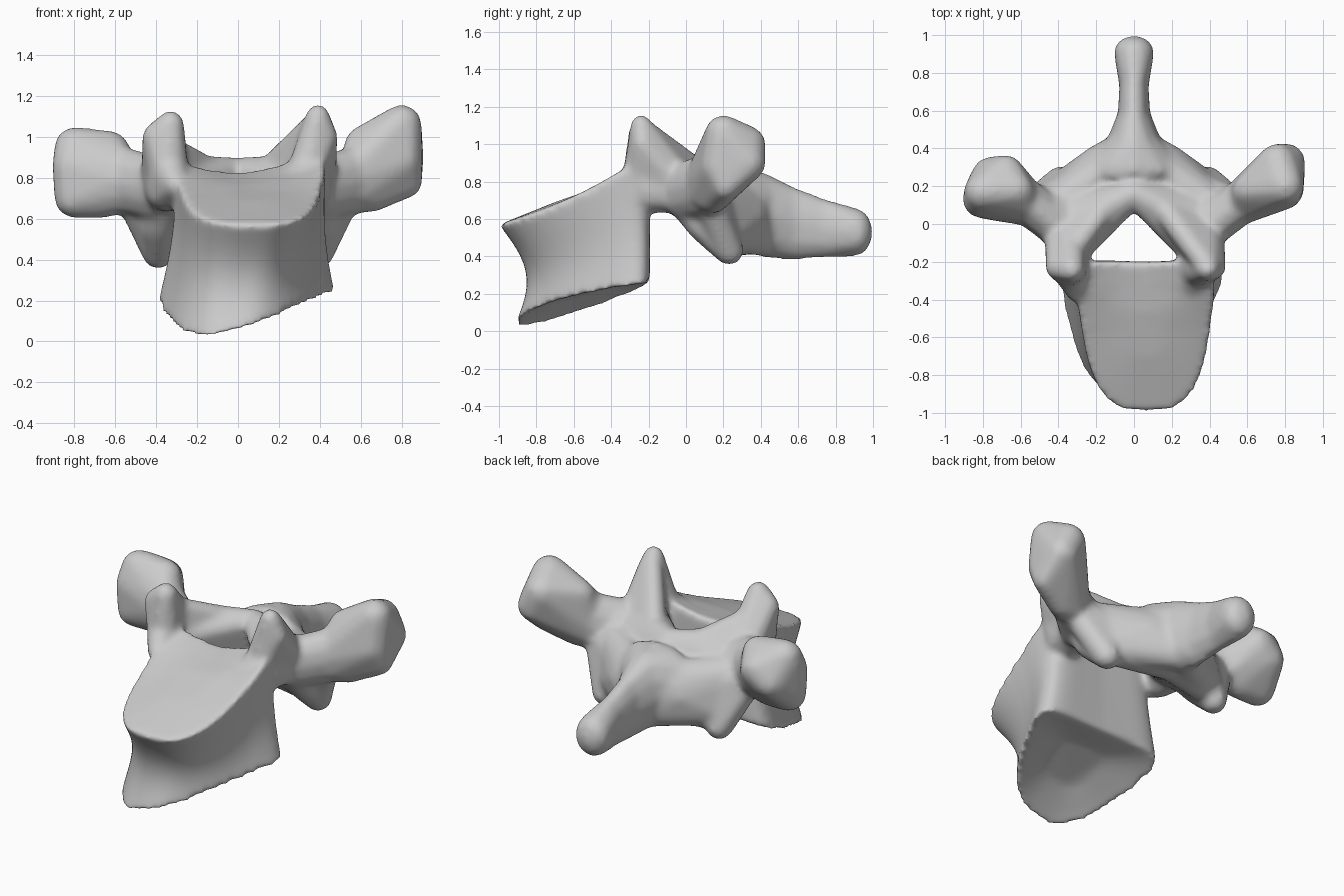
import bpy, bmesh, math
from mathutils import Vector

cube = bpy.data.objects.get("Cube")
if cube:
    bpy.data.objects.remove(cube, do_unlink=True)

grey = (.6, .6, .6, 1)
bone = bpy.data.materials.new("bone grey")
bone.use_nodes = True
bone.diffuse_color = grey
bone.node_tree.nodes["Principled BSDF"].inputs["Base Color"].default_value = grey

bm = bmesh.new()


def hull(*blobs):
    """Convex skin around blobs: a centre, then one radius, three radii or none for the usual size."""
    part = bmesh.new()
    for blob in blobs:
        centre, radii = Vector(blob[:3]), blob[3:] or (.1,)
        if len(radii) == 1:
            radii = radii * 3
        made = bmesh.ops.create_icosphere(part, subdivisions=2, radius=1)
        for vert in made["verts"]:
            vert.co = centre + Vector(c * r for c, r in zip(vert.co, radii))
    result = bmesh.ops.convex_hull(part, input=part.verts)
    inside = {item for item in result["geom_interior"] if isinstance(item, bmesh.types.BMVert)}
    bmesh.ops.delete(part, geom=list(inside), context="VERTS")
    copy = {vert: bm.verts.new(vert.co) for vert in part.verts}
    for face in part.faces:
        bm.faces.new([copy[vert] for vert in face.verts])
    part.free()


def chain(*blobs):
    for first, second in zip(blobs, blobs[1:]):
        hull(first, second)


def side(sign, *blobs):
    return [(sign * blob[0],) + blob[1:] for blob in blobs]


def both(build, *blobs):
    for sign in (1, -1):
        build(*side(sign, *blobs))


def mix(start, end, amount):
    return start + (end - start) * amount


def body_ring(height, size=1, lift=0, count=56):
    """Rounded outline of the body at a height from 0 (base) to 1 (top)."""
    pinch = math.sin(math.pi * height)
    front = mix(-.91, -1, height) + .1 * pinch
    roll = .24 * (1 - height) ** 2
    wing = .9 * height ** 4
    ring = []
    for i in range(count):
        angle = math.tau * i / count
        power = .5 if math.sin(angle) > 0 else .68
        across, along = (math.copysign(abs(k) ** power, k) * size
                         for k in (math.cos(angle), math.sin(angle)))
        t = (along + 1) / 2
        half_width = mix(mix(.22, .28, height), mix(.5, .4, height), t) - .02 * pinch
        x = mix(mix(-.04, .07, height), .06, t) + across * half_width
        canal_dent = .05 * max(0, along) * (1 - across ** 2)
        y = mix(front, -.15, t) - canal_dent
        z = mix(mix(.05, .57, height), mix(.26, .83, height), t) + lift
        z += roll * x * (1 - t) + wing * (x * t) ** 2
        ring.append(bm.verts.new((x, y, z)))
    return ring


# Vertebral body: waisted block with a hollowed base and a saddle-shaped top
steps = 10
rings = [body_ring(0, size, .1 * (1 - size)) for size in (.4, .8)]
rings += [body_ring(step / steps) for step in range(steps + 1)]
rings += [body_ring(1, size, .04 * (1 - size)) for size in (.85, .6, .3)]
for lower, upper in zip(rings, rings[1:]):
    for i in range(len(lower)):
        bm.faces.new((lower[i - 1], lower[i], upper[i], upper[i - 1]))
bm.faces.new(rings[0][::-1])
bm.faces.new(rings[-1])

# Pedicles joining body and arch
pillar_front = (.34, -.24, .84)
pillar_back = (.36, -.02, .75, .12)
both(hull, (.3, -.36, .76, .06), pillar_front, (.34, -.2, .74, .11), pillar_back)

# Upper joint processes: upright wedges beside the canal
hull((.39, -.24, 1.1, .06), (.43, -.23, 1, .06), pillar_front, pillar_back)
hull(*side(-1, (.33, -.24, 1.06, .07), (.4, -.23, 1, .07), pillar_front, pillar_back))

# Crests running from the joint processes to the roof of the canal
roof_side = (.16, .08, .84, .07)
roof_front = (.3, -.13, .77, .08)
for sign, height in ((1, 1.06), (-1, .97)):
    hull(*side(sign, (.37, -.2, height, .06), roof_side, roof_front, pillar_back))

# Laminae: sloping plates closing the canal at the back
both(hull, roof_front, roof_side, (0, .16, .83, .07), (.4, .03, .75),
     (.36, .22, .48, .08), (0, .3, .48, .08))
both(hull, (.37, .12, .7, .12), (.35, .2, .52), (.16, .3, .62, .13),
     (0, .4, .68), (0, .42, .5))

# Lower joint processes, webbed to the transverse processes
lower_tip = (.39, .23, .43, .08)
both(chain, pillar_back, (.39, .1, .57), lower_tip)
both(hull, lower_tip, (.53, .11, .72, .08), (.42, .03, .78, .12), (.38, .16, .66))

# Spinous process with a knobbed end
chain((0, .28, .67, .28, .1, .2), (0, .42, .62, .15, .1, .23),
      (0, .56, .58, .09, .1, .2), (0, .74, .55, .08, .08, .16),
      (0, .91, .53, .11, .09, .13))

# Transverse processes: necks flaring into uneven knobs
neck_root = (.41, 0, .75, .08, .14, .16)
neck_end = (.57, .12, .79, .09, .13, .17)
both(chain, neck_root, neck_end)
hull(neck_end, (.6, .18, .97, .08), (.8, .2, 1.06), (.76, .33, 1), (.81, .33, .9),
     (.79, .18, .88, .11), (.83, .21, .77, .07), (.66, .15, .71, .08))
hull(*side(-1, neck_end, (.62, .18, .94, .09), (.8, .17, .95), (.68, .27, .88),
           (.76, .26, .82), (.81, .13, .86), (.8, .13, .7), (.66, .13, .7)))

# Fuse everything into one smooth bone
bmesh.ops.recalc_face_normals(bm, faces=bm.faces)
mesh = bpy.data.meshes.new("vertebra")
bm.to_mesh(mesh)
bm.free()
mesh.materials.append(bone)
vertebra = bpy.data.objects.new("vertebra", mesh)
bpy.context.collection.objects.link(vertebra)
remesh = vertebra.modifiers.new("fuse", "REMESH")
remesh.mode = "VOXEL"
remesh.voxel_size = .016
remesh.use_smooth_shade = True
soften = vertebra.modifiers.new("soften", "SMOOTH")
soften.factor = .5
soften.iterations = 16
